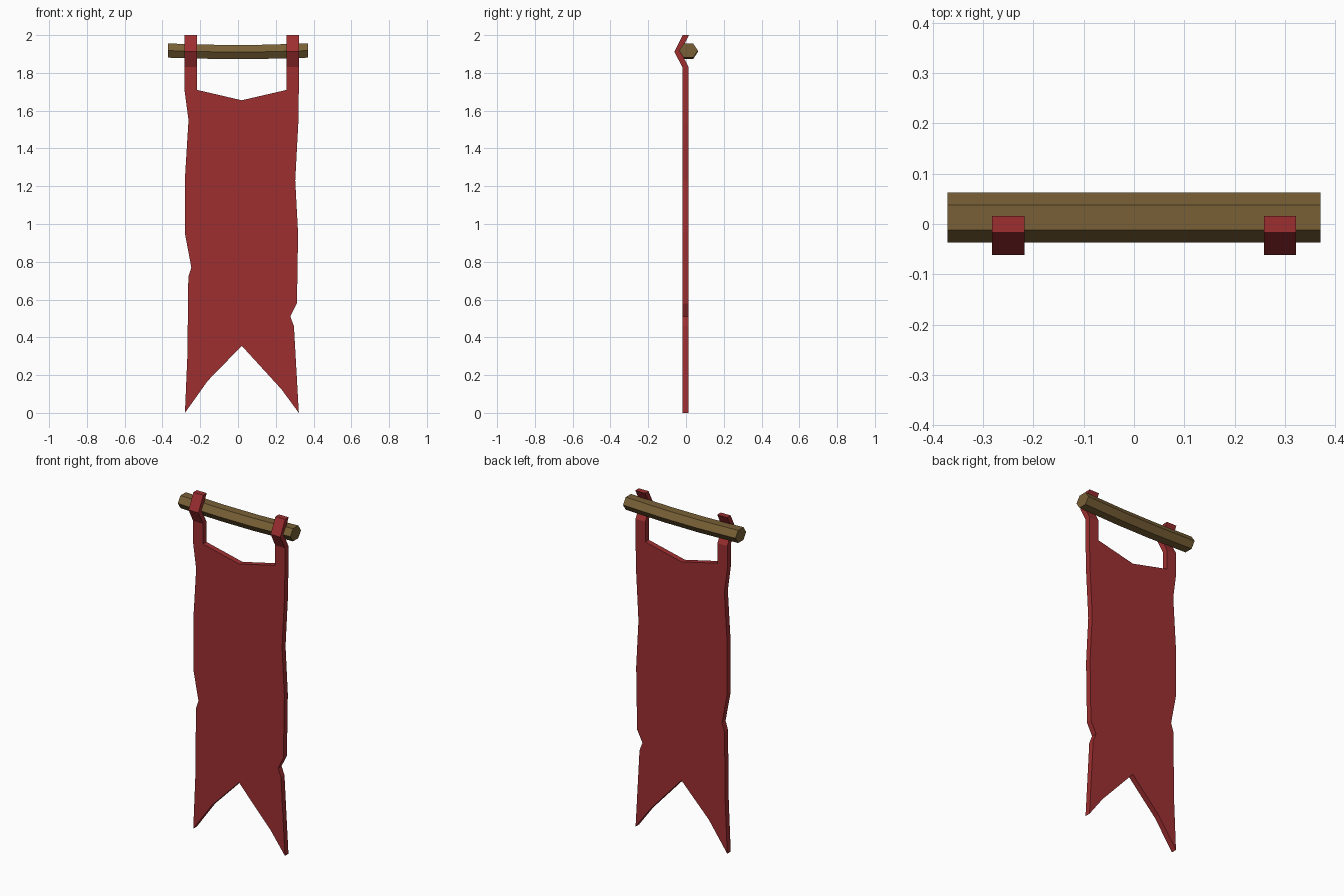
import bpy, bmesh
from math import cos, sin, pi
from mathutils import Vector

if "Cube" in bpy.data.objects:
    bpy.data.objects.remove(bpy.data.objects["Cube"], do_unlink=True)


def make_material(name, rgb):
    mat = bpy.data.materials.new(name)
    mat.use_nodes = True
    color = (*rgb, 1)
    mat.diffuse_color = color
    mat.node_tree.nodes["Principled BSDF"].inputs["Base Color"].default_value = color
    return mat


def finish(name, bm, mat):
    bmesh.ops.recalc_face_normals(bm, faces=bm.faces[:])
    mesh = bpy.data.meshes.new(name)
    bm.to_mesh(mesh)
    bm.free()
    mesh.materials.append(mat)
    obj = bpy.data.objects.new(name, mesh)
    bpy.context.scene.collection.objects.link(obj)


red = make_material("red cloth", (0.34, 0.028, 0.030))
brown = make_material("brown wood", (0.19, 0.117, 0.037))

# Banner cloth: ragged outline with forked tail, and the two strap bases
FRONT, THICK, BEND = -0.019, 0.033, 1.83
left_edge = [(-.282, BEND), (-.282, 1.70), (-.262, 1.55), (-.281, 1.24), (-.281, .95),
             (-.247, .77), (-.263, .72), (-.268, .3), (-.281, 0)]
tail = [(-.16, .17), (.02, .355), (.23, .125)]
right_edge = [(.322, 0), (.296, .46), (.277, .51), (.312, .58), (.318, .95),
              (.303, 1.23), (.319, 1.53), (.322, 1.71), (.322, BEND)]
neck = [(.258, BEND), (.258, 1.71), (.02, 1.655), (-.217, 1.71), (-.217, BEND)]

bm = bmesh.new()
verts = [bm.verts.new((x, FRONT, z)) for x, z in left_edge + tail + right_edge + neck]
bm.faces.new(verts)

# Straps bend forward around the pole, then back
n = len(left_edge + tail + right_edge)
for a, b in ((verts[0], verts[-1]), (verts[n], verts[n - 1])):
    for y, z in ((-.062, 1.912), (-.017, 2.0)):
        c = bm.verts.new((a.co.x, y, z))
        d = bm.verts.new((b.co.x, y, z))
        bm.faces.new((a, b, d, c))
        a, b = c, d

# Give the cloth its thickness
result = bmesh.ops.extrude_face_region(bm, geom=bm.faces[:], use_keep_orig=True)
moved = [g for g in result["geom"] if isinstance(g, bmesh.types.BMVert)]
bmesh.ops.translate(bm, verts=moved, vec=Vector((0, THICK, 0)))
finish("banner_cloth", bm, red)

# Six-sided pole, sagging slightly in the middle
bm = bmesh.new()
rings = []
for x, z in ((-.37, 1.918), (-.11, 1.911), (.11, 1.911), (.37, 1.918)):
    rings.append([bm.verts.new((x, .013 + .05 * cos(i * pi / 3), z + .0433 * sin(i * pi / 3)))
                  for i in range(6)])
for r, s in zip(rings, rings[1:]):
    for i in range(6):
        j = (i + 1) % 6
        bm.faces.new((r[i], r[j], s[j], s[i]))
bm.faces.new(rings[0])
bm.faces.new(rings[-1])
finish("pole", bm, brown)
